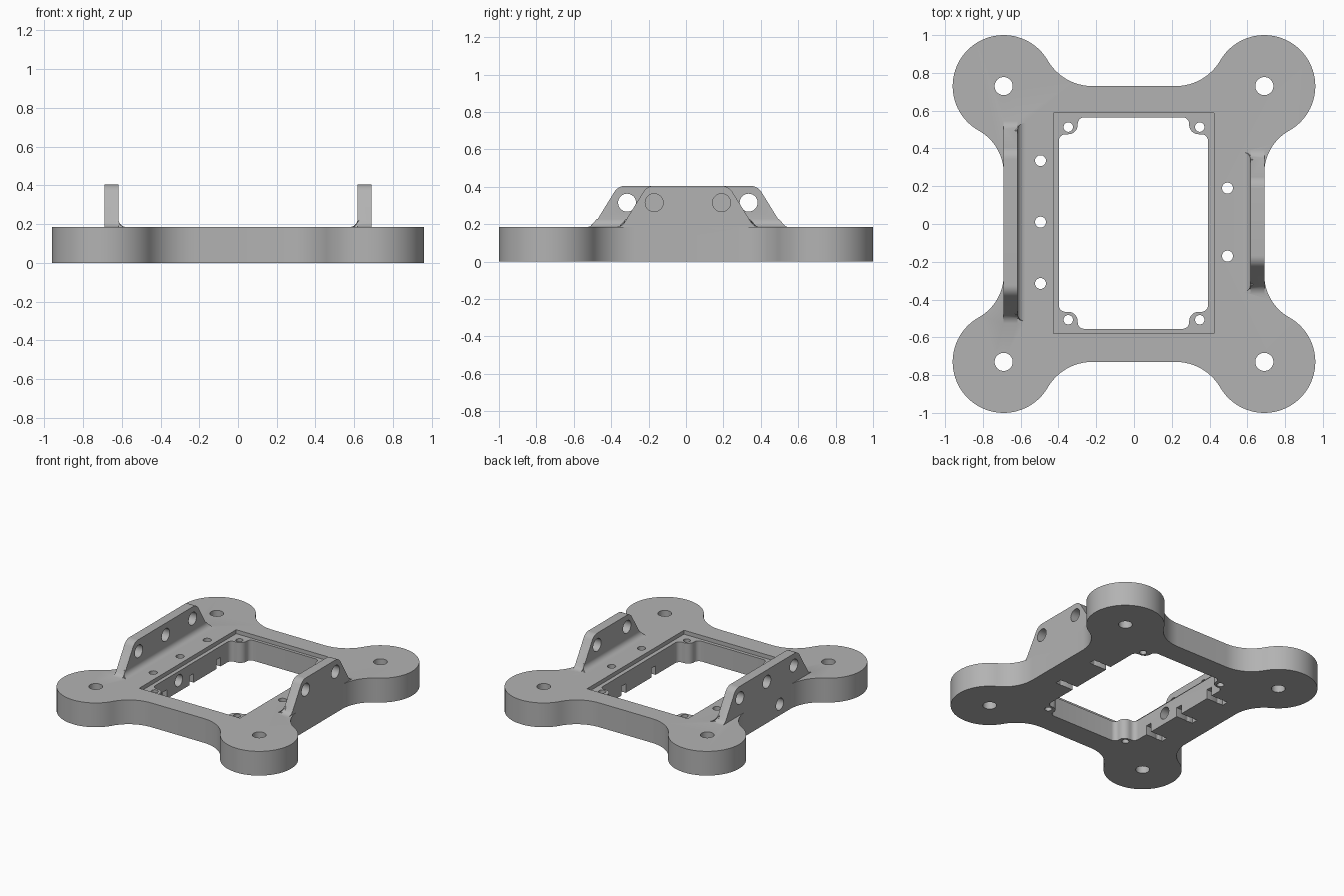
import bpy, bmesh, math
from mathutils import Vector

cube = bpy.data.objects.get("Cube")
if cube:
    bpy.data.objects.remove(cube, do_unlink=True)

grey = bpy.data.materials.new("plain grey")
grey.use_nodes = True
grey.diffuse_color = (0.45, 0.45, 0.45, 1)
grey.node_tree.nodes["Principled BSDF"].inputs["Base Color"].default_value = (0.45, 0.45, 0.45, 1)

TOP = 0.185       # plate thickness
WALL = 0.69       # outer side of the frame
MID = 0.01        # y centre of the brackets


def arc(cx, cy, r, start, end, n=12):
    """Points on an arc, angles in degrees."""
    angles = [math.radians(start + (end - start) * i / n) for i in range(n + 1)]
    return [(cx + r * math.cos(a), cy + r * math.sin(a)) for a in angles]


def prism(name, points, axis, lo, hi):
    """Extrude a 2D outline along an axis between lo and hi."""
    place = {"X": lambda p, t: (t, p[0], p[1]),
             "Y": lambda p, t: (p[0], t, p[1]),
             "Z": lambda p, t: (p[0], p[1], t)}[axis]
    bm = bmesh.new()
    face = bm.faces.new([bm.verts.new(place(p, lo)) for p in points])
    ext = bmesh.ops.extrude_face_region(bm, geom=[face])
    move = Vector(place((0, 0), hi - lo))
    bmesh.ops.translate(bm, vec=move, verts=[v for v in ext["geom"] if isinstance(v, bmesh.types.BMVert)])
    bmesh.ops.remove_doubles(bm, verts=bm.verts, dist=1e-5)
    bmesh.ops.recalc_face_normals(bm, faces=bm.faces)
    mesh = bpy.data.meshes.new(name)
    bm.to_mesh(mesh)
    bm.free()
    mesh.materials.append(grey)
    obj = bpy.data.objects.new(name, mesh)
    bpy.context.collection.objects.link(obj)
    return obj


def rod(u, v, r, axis, lo, hi):
    return prism("hole_cutter", arc(u, v, r, 0, 360, 32)[:-1], axis, lo, hi)


def box(x0, x1, y0, y1, z0, z1):
    return prism("box_cutter", [(x0, y0), (x1, y0), (x1, y1), (x0, y1)], "Z", z0, z1)


def combine(target, tool, operation):
    """Apply a boolean and discard the tool."""
    mod = target.modifiers.new(operation, "BOOLEAN")
    mod.operation, mod.object, mod.solver = operation, tool, "EXACT"
    bpy.context.view_layer.objects.active = target
    bpy.ops.object.modifier_apply(modifier=mod.name)
    bpy.data.objects.remove(tool, do_unlink=True)


def four_corners(quarter):
    """Mirror a first-quadrant outline into a closed loop."""
    loop = []
    for sx, sy in ((1, 1), (-1, 1), (-1, -1), (1, -1)):
        part = [(sx * x, sy * y) for x, y in quarter]
        loop += part if sx * sy > 0 else part[::-1]
    return loop


# Plate outline: round corner pads blended into straight sides
px, py, pad = 0.69, 0.73, 0.27


def blend_radius(d):
    return (d * d - pad * pad) / (2 * pad)


rs, re = blend_radius(0.46), blend_radius(0.47)
side_angle = math.degrees(math.atan2(-0.46, rs))
end_angle = math.degrees(math.atan2(re, -0.47))
quarter = arc(px + rs, py - 0.46, rs, 180, 180 + side_angle, 16)
quarter += arc(px, py, pad, side_angle, end_angle, 48)[1:]
quarter += arc(px - 0.47, py + re, re, end_angle - 180, -90, 16)[1:]
frame = prism("motor_plate_frame", four_corners(quarter), "Z", 0, TOP)

# Upright brackets: left one is short with two holes, right one long with three
brackets = ((1, 0.345, [0.19, -0.17]), (-1, 0.50, [0.335, 0.01, -0.315]))
for side, base, holes in brackets:
    half = [(base + 0.035, TOP), (base + 0.012, TOP + 0.006), (base - 0.005, TOP + 0.022)]
    half += arc(base - 0.166, 0.335, 0.07, 30, 90, 8)
    outline = [(MID + y, z) for y, z in half] + [(MID - y, z) for y, z in half[::-1]]
    outline += [(MID - base - 0.035, 0.1), (MID + base + 0.035, 0.1)]
    # keep the buried foot inside the straight part of the wall
    limit = 0.26
    wall = prism("bracket", outline, "X", side * 0.617, side * WALL)
    foot = prism("foot_fillet", [(side * 0.63, 0.15)] + [(side * 0.575, 0.15)]
                 + [(side * x, z) for x, z in arc(0.575, TOP + 0.042, 0.042, -90, 0, 8)]
                 + [(side * 0.63, TOP + 0.042)], "Y", MID - base - 0.025, MID + base + 0.025)
    for v in foot.data.vertices:
        v.co.y -= math.copysign(max(0, v.co.z - TOP) * 0.9, v.co.y - MID)
    combine(wall, foot, "UNION")
    combine(frame, wall, "UNION")
    for y in holes:
        # bracket hole, floor hole, and a nut slot open to the window
        combine(frame, rod(y, 0.315, 0.048, "X", side * 0.55, side * 0.75), "DIFFERENCE")
        combine(frame, rod(side * 0.495, y, 0.029, "Z", -0.1, 0.3), "DIFFERENCE")
        x0, x1 = sorted((side * 0.35, side * 0.54))
        combine(frame, box(x0, x1, y - 0.025, y + 0.025, -0.1, 0.07), "DIFFERENCE")

# Window with rounded screw tabs, and the shallow ledge around it
corner = arc(0.36, 0.435, 0.035, 0, 90, 8) + arc(0.345, 0.52, 0.05, 270, 180, 8)
corner += arc(0.26, 0.525, 0.035, 0, 90, 8)
window = [(x - 0.003, y + 0.005) for x, y in four_corners(corner)]
combine(frame, prism("window_cutter", window, "Z", -0.1, 0.3), "DIFFERENCE")
combine(frame, box(-0.427, 0.423, -0.58, 0.588, TOP - 0.03, TOP + 0.1), "DIFFERENCE")

# Screw holes in the pads and tabs
for sx in (1, -1):
    for sy in (1, -1):
        combine(frame, rod(sx * px, sy * py, 0.048, "Z", -0.1, 0.3), "DIFFERENCE")
        combine(frame, rod(sx * 0.348, sy * 0.51 + 0.003, 0.025, "Z", -0.1, 0.3), "DIFFERENCE")

# Cable hole through the right wall
combine(frame, rod(-0.145, 0.085, 0.045, "X", -0.8, -0.3), "DIFFERENCE")

bpy.ops.object.select_all(action="DESELECT")
frame.select_set(True)
bpy.context.view_layer.objects.active = frame
bpy.ops.object.shade_smooth_by_angle(angle=math.radians(30))
